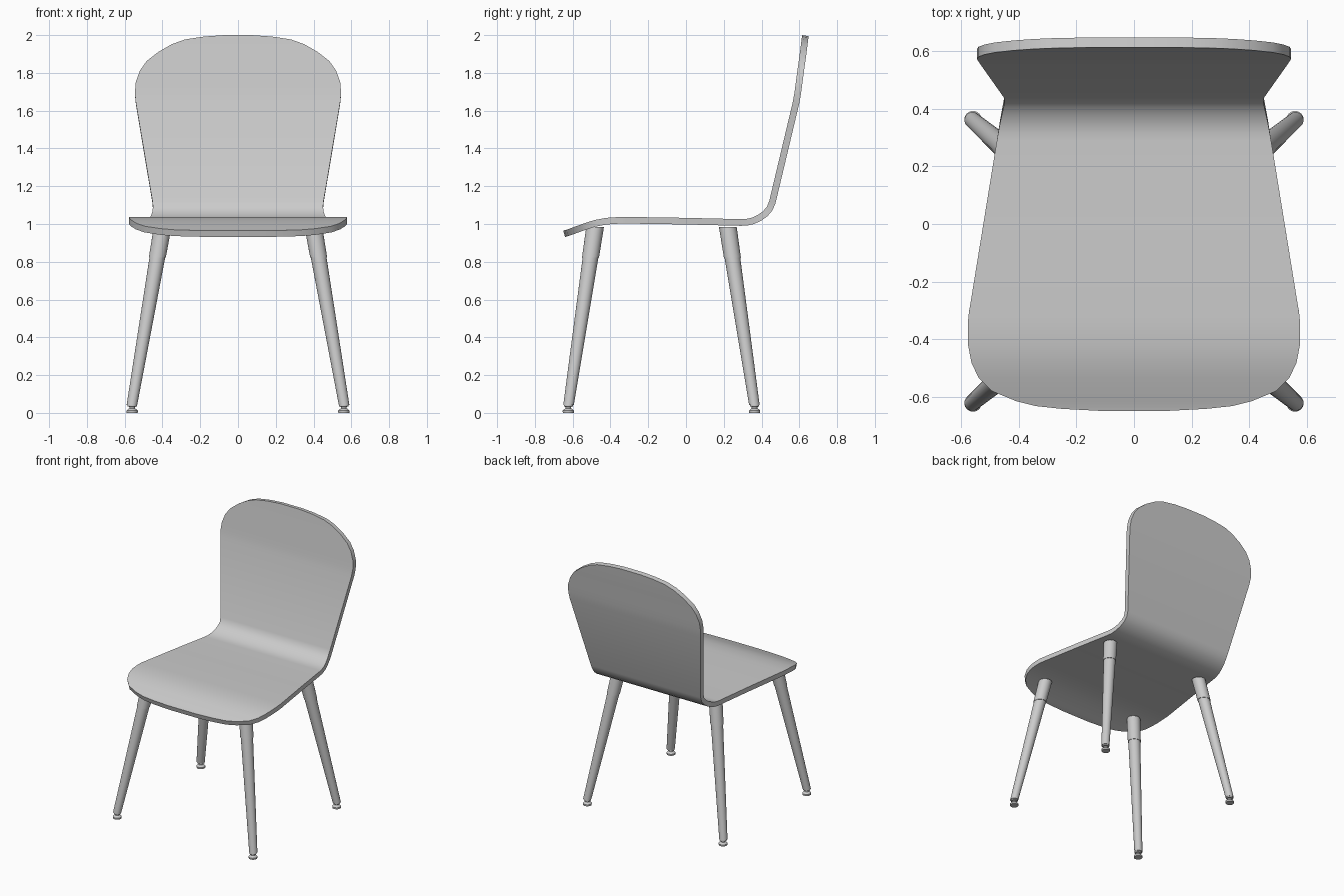
import bpy, math

if "Cube" in bpy.data.objects:
    bpy.data.objects.remove(bpy.data.objects["Cube"])


def make_mesh(name, verts, faces, angle=35):
    me = bpy.data.meshes.new(name)
    me.from_pydata(verts, [], faces)
    me.update()
    ob = bpy.data.objects.new(name, me)
    bpy.context.collection.objects.link(ob)
    bpy.ops.object.select_all(action='DESELECT')
    ob.select_set(True)
    bpy.context.view_layer.objects.active = ob
    bpy.ops.object.shade_smooth_by_angle(angle=math.radians(angle))
    return ob


def lathe(name, profile, axis, sides=24):
    """Stack of round rings (z, radius) whose centres follow axis(z)."""
    verts, faces = [], []
    for z, r in profile:
        cx, cy = axis(z)
        for i in range(sides):
            a = 2 * math.pi * i / sides
            verts.append((cx + r * math.cos(a), cy + r * math.sin(a), z))
    for k in range(len(profile) - 1):
        for i in range(sides):
            j = (i + 1) % sides
            faces.append((k * sides + i, k * sides + j,
                          (k + 1) * sides + j, (k + 1) * sides + i))
    faces.append(tuple(reversed(range(sides))))
    top = (len(profile) - 1) * sides
    faces.append(tuple(range(top, top + sides)))
    return make_mesh(name, verts, faces)


# Bent plywood shell: side profile (y, z) with half width at each station
stations = [
    (-.645, .948, .12), (-.638, .950, .25), (-.628, .953, .34),
    (-.610, .959, .41), (-.575, .972, .495), (-.530, .988, .54),
    (-.480, 1.004, .565), (-.420, 1.015, .577), (-.360, 1.019, .578),
    (-.320, 1.020, .576), (0, 1.015, .524), (.290, 1.008, .477),
    (.320, 1.009, .472), (.355, 1.017, .466), (.390, 1.033, .459),
    (.420, 1.055, .453), (.443, 1.082, .450), (.457, 1.115, .453),
    (.582, 1.640, .541), (.591, 1.690, .546), (.599, 1.750, .541),
    (.607, 1.810, .519), (.614, 1.860, .484), (.621, 1.910, .42),
    (.626, 1.950, .35), (.629, 1.975, .28), (.631, 1.990, .18),
    (.632, 1.997, .08),
]
verts, faces = [], []
for y, z, w in stations:
    verts += [(-w, y, z), (w, y, z)]
for k in range(len(stations) - 1):
    a = 2 * k
    faces.append((a, a + 1, a + 3, a + 2))
shell = make_mesh("seat_shell", verts, faces)
sol = shell.modifiers.new("thickness", 'SOLIDIFY')
sol.thickness = .035
sol.offset = 0
sol.use_even_offset = True
bpy.ops.object.modifier_apply(modifier=sol.name)
bpy.ops.object.shade_smooth_by_angle(angle=math.radians(35))

# Four splayed legs with sleeves and glides
MID_Y = -.13
for end, sy in (("front", -1), ("rear", 1)):
    for side, sx in (("left", -1), ("right", 1)):
        def axis(z, sx=sx, sy=sy):
            t = (z - .04) / .94
            return sx * (.562 - .162 * t), MID_Y + sy * (.492 - .140 * t)

        def foot_axis(z, sx=sx, sy=sy):
            return sx * .56, MID_Y + sy * .493

        tag = f"{end}_{side}"
        lathe(f"{tag}_leg", [(.043, .028), (.84, .042)], axis)
        lathe(f"{tag}_sleeve", [(.823, .045), (.985, .047)], axis)
        lathe(f"{tag}_glide", [(0, .029), (.012, .03), (.02, .022), (.024, .015),
                               (.032, .015), (.034, .024), (.046, .024)], foot_axis)
